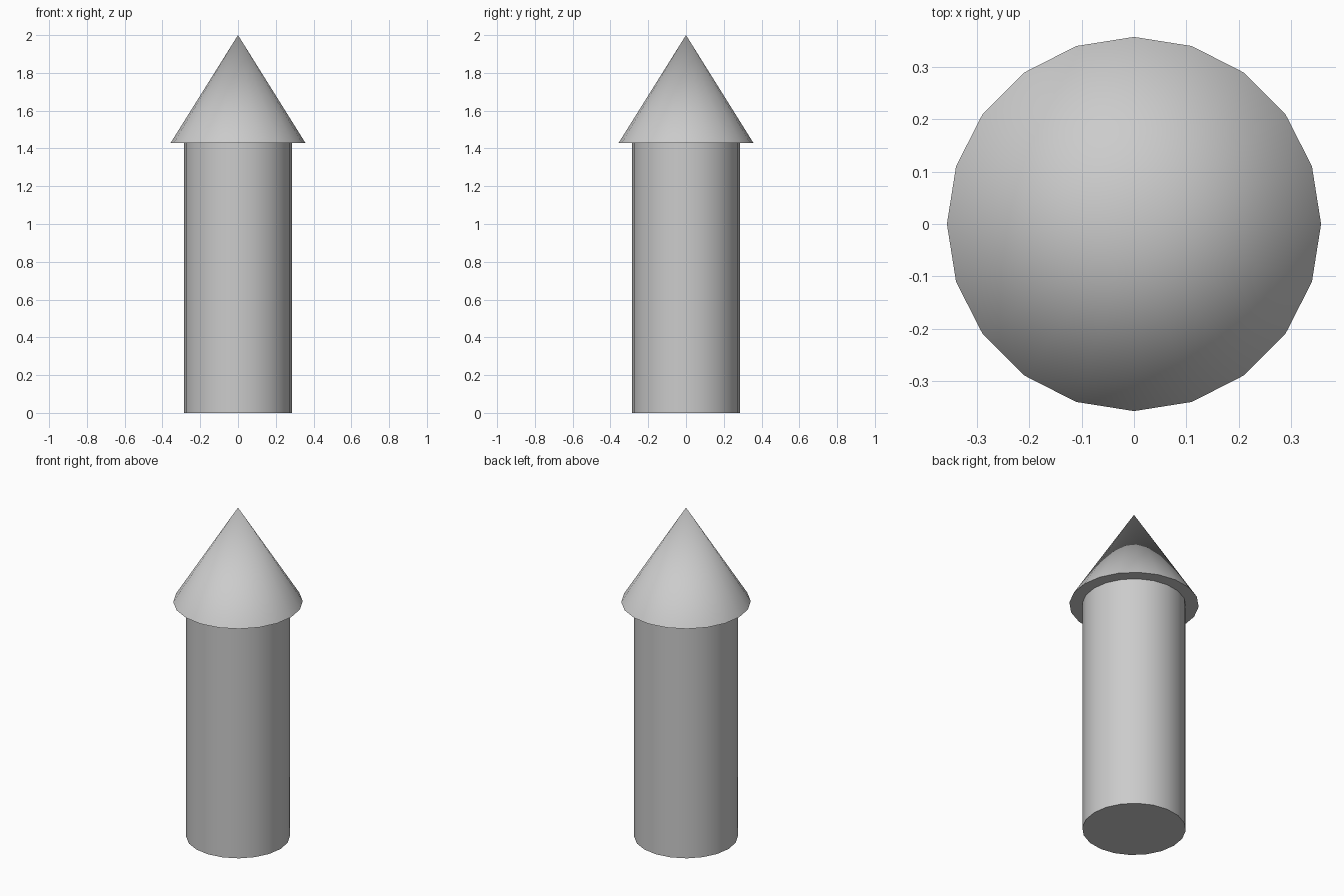
import bpy, math

if "Cube" in bpy.data.objects:
    bpy.data.objects.remove(bpy.data.objects["Cube"])

SIDES = 20
WALL_H = 1.4286   # top of the round wall
ROOF_H = 0.5714   # height of the pointed roof


def smooth(obj, name):
    obj.name = name
    bpy.ops.object.shade_smooth_by_angle(angle=math.radians(35))


# round tower wall
bpy.ops.mesh.primitive_cylinder_add(vertices=SIDES, radius=0.2857, depth=WALL_H,
                                    location=(0, 0, WALL_H / 2))
smooth(bpy.context.object, "tower_wall")

# overhanging pointed roof
bpy.ops.mesh.primitive_cone_add(vertices=SIDES, radius1=0.3571, radius2=0, depth=ROOF_H,
                                location=(0, 0, WALL_H + ROOF_H / 2))
smooth(bpy.context.object, "tower_roof")
